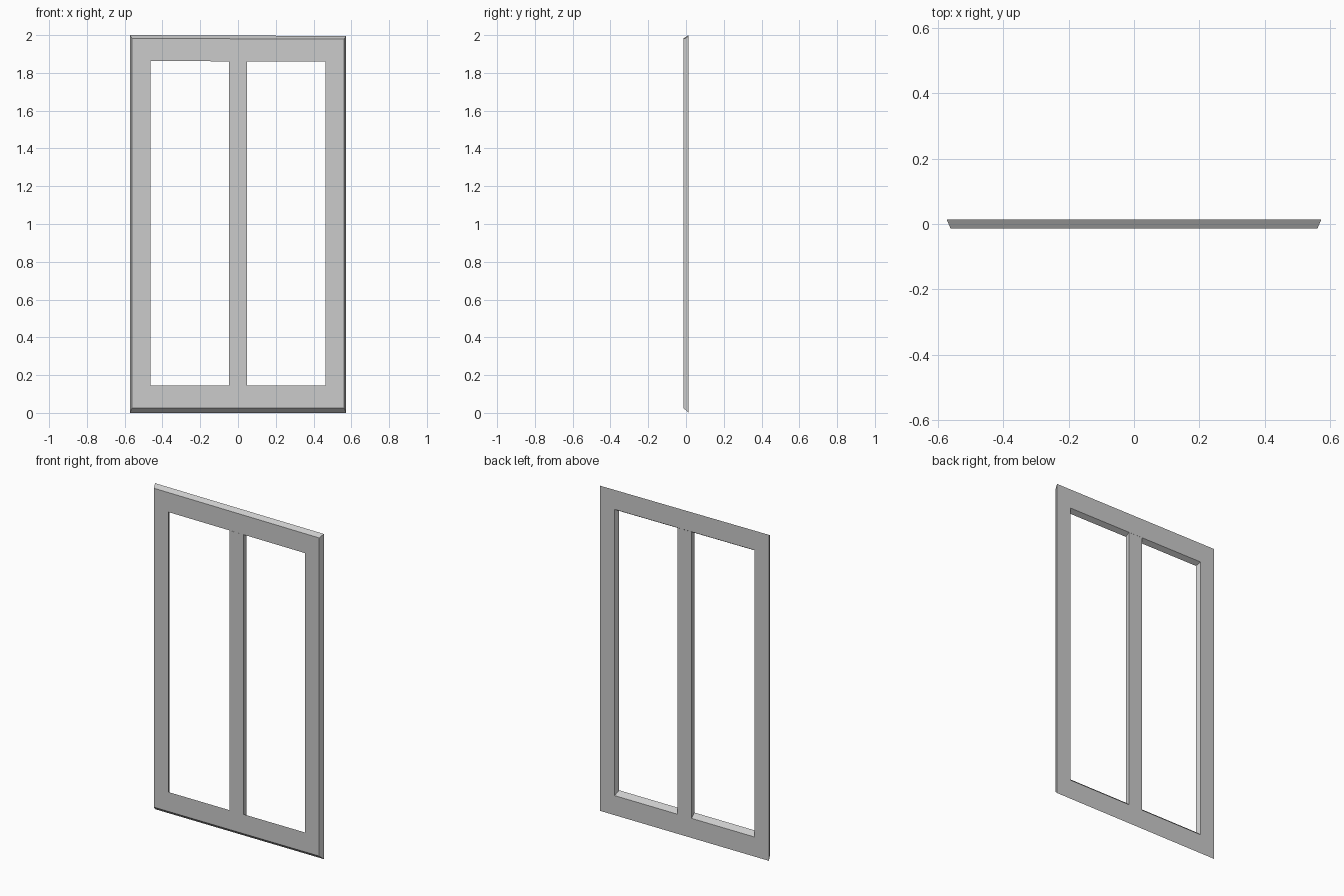
import bpy

if "Cube" in bpy.data.objects:
    bpy.data.objects.remove(bpy.data.objects["Cube"])

HALF_T = 0.014          # half thickness of the frame
TILT = 0.0025           # slight fall of the top rail toward +x


def add_mesh(name, verts, faces):
    mesh = bpy.data.meshes.new(name)
    mesh.from_pydata(verts, [], faces)
    mesh.validate()
    obj = bpy.data.objects.new(name, mesh)
    bpy.context.collection.objects.link(obj)
    return obj


def loop(half_w, bottom, top, y):
    """Four corners of an upright rectangle whose top edge falls slightly to the right."""
    return [(-half_w, y, bottom), (half_w, y, bottom),
            (half_w, y, top - TILT * half_w / 0.573 * 2), (-half_w, y, top)]


# Outer frame: slanted profile swept around four mitred corners
loops = [loop(0.561, 0.026, 1.983, -HALF_T),    # front outer
         loop(0.463, 0.145, 1.863, -HALF_T),    # front inner
         loop(0.475, 0.120, 1.880, HALF_T),     # back inner
         loop(0.573, 0.000, 2.000, HALF_T)]     # back outer
verts = [v for ring in loops for v in ring]
faces = []
for r in range(4):
    s = (r + 1) % 4
    for i in range(4):
        j = (i + 1) % 4
        faces.append((r * 4 + i, r * 4 + j, s * 4 + j, s * 4 + i))
add_mesh("window_frame", verts, faces)

# Centre mullion: straight sides, ends cut to meet the slanted rails
W = 0.048
front = loop(W, 0.145, 1.8608, -HALF_T)
back = loop(W, 0.120, 1.8777, HALF_T)
add_mesh("centre_mullion", front + back,
         [(0, 1, 2, 3), (7, 6, 5, 4), (0, 4, 5, 1),
          (1, 5, 6, 2), (2, 6, 7, 3), (3, 7, 4, 0)])
